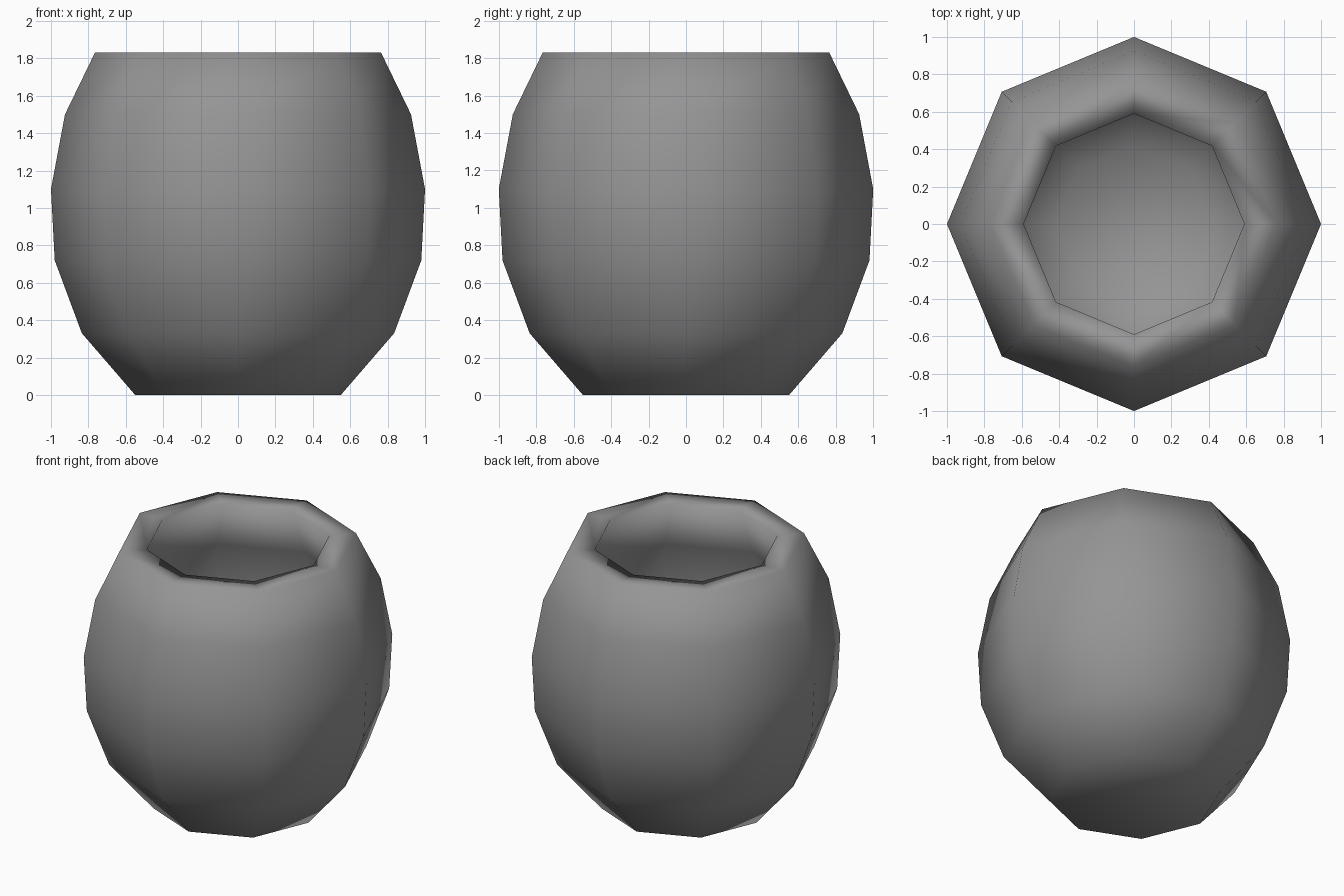
import bpy, bmesh
from math import cos, sin, tau

cube = bpy.data.objects.get("Cube")
if cube:
    bpy.data.objects.remove(cube, do_unlink=True)

SIDES = 8

# Plain grey clay
clay = bpy.data.materials.new("grey_clay")
clay.use_nodes = True
grey = (0.3, 0.3, 0.3, 1)
clay.diffuse_color = grey
clay.node_tree.nodes["Principled BSDF"].inputs["Base Color"].default_value = grey

# Profile (radius, height): outer wall upwards, then over the rim and down inside
outer = [(0.55, 0), (0.835, 0.33), (0.98, 0.72), (1, 1.1), (0.925, 1.5), (0.765, 1.83)]
inner = [(0.59, 1.825), (0.75, 1.47), (0.825, 1.1), (0.805, 0.75), (0.68, 0.43), (0.42, 0.18)]


def ring(bm, radius, height):
    return [bm.verts.new((radius * cos(tau * i / SIDES), radius * sin(tau * i / SIDES), height))
            for i in range(SIDES)]


# Hollow pot: bridge the rings and cap both floors
bm = bmesh.new()
rings = [ring(bm, r, z) for r, z in outer + inner]
for low, high in zip(rings, rings[1:]):
    for i in range(SIDES):
        j = (i + 1) % SIDES
        bm.faces.new((low[i], low[j], high[j], high[i]))
bm.faces.new(rings[0][::-1])
bm.faces.new(rings[-1])
for face in bm.faces:
    face.smooth = True

mesh = bpy.data.meshes.new("round_pot")
bm.to_mesh(mesh)
bm.free()
mesh.materials.append(clay)
pot = bpy.data.objects.new("round_pot", mesh)
bpy.context.collection.objects.link(pot)
